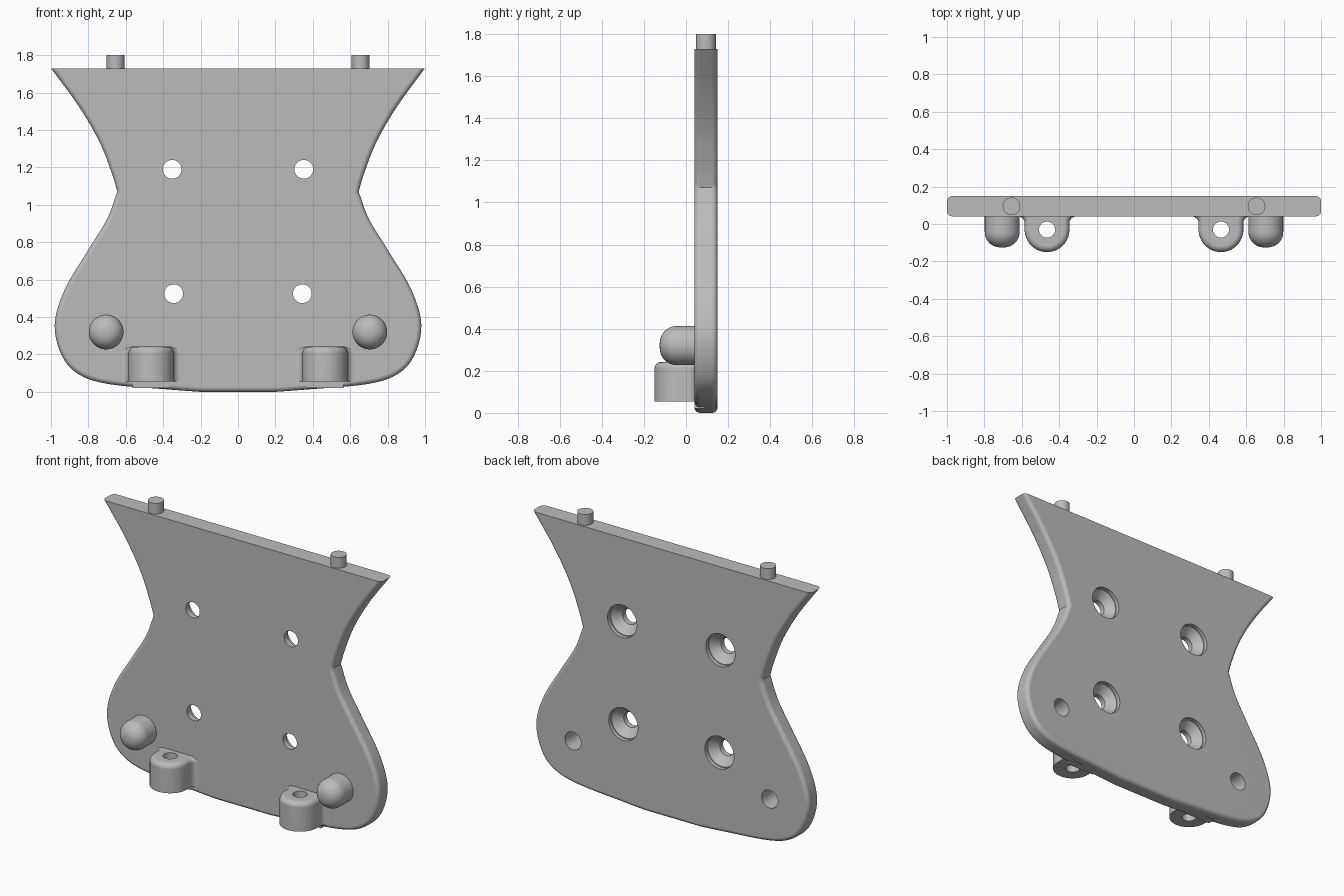
import bpy, bmesh, math
from mathutils import Matrix, Vector

cube = bpy.data.objects.get("Cube")
if cube:
    bpy.data.objects.remove(cube, do_unlink=True)

grey = bpy.data.materials.new("plain_grey")
grey.use_nodes = True
colour = (0.5, 0.5, 0.5, 1)
grey.diffuse_color = colour
grey.node_tree.nodes["Principled BSDF"].inputs["Base Color"].default_value = colour


def make_object(name, bm):
    bmesh.ops.recalc_face_normals(bm, faces=bm.faces[:])
    mesh = bpy.data.meshes.new(name)
    bm.to_mesh(mesh)
    bm.free()
    mesh.materials.append(grey)
    ob = bpy.data.objects.new(name, mesh)
    bpy.context.collection.objects.link(ob)
    return ob


def activate(ob):
    bpy.ops.object.select_all(action='DESELECT')
    ob.select_set(True)
    bpy.context.view_layer.objects.active = ob


def finish(ob):
    activate(ob)
    bpy.ops.object.shade_smooth_by_angle(angle=math.radians(35))
    mod = ob.modifiers.new("even_normals", 'WEIGHTED_NORMAL')
    mod.keep_sharp = True


def lathe(name, profile, location, along_y=True, steps=40):
    """Revolve (radius, height) points about the y or z axis."""
    bm = bmesh.new()
    verts = [bm.verts.new((r, 0, h)) for r, h in profile]
    edges = [bm.edges.new(pair) for pair in zip(verts, verts[1:])]
    bmesh.ops.spin(bm, geom=verts + edges, cent=(0, 0, 0), axis=(0, 0, 1),
                   angle=2 * math.pi, steps=steps)
    bmesh.ops.remove_doubles(bm, verts=bm.verts[:], dist=0.0001)
    if along_y:
        bm.transform(Matrix.Rotation(-math.pi / 2, 4, 'X'))
    bm.transform(Matrix.Translation(location))
    return make_object(name, bm)


def cylinder(radius, low, high):
    return [(0, low), (radius, low), (radius, high), (0, high)]


def cut(ob, cutter):
    mod = ob.modifiers.new("cut", 'BOOLEAN')
    mod.operation = 'DIFFERENCE'
    mod.solver = 'EXACT'
    mod.object = cutter
    activate(ob)
    bpy.ops.object.modifier_apply(modifier=mod.name)
    bpy.data.objects.remove(cutter, do_unlink=True)


def extrude_outline(points, direction):
    bm = bmesh.new()
    face = bm.faces.new([bm.verts.new(p) for p in points])
    new = bmesh.ops.extrude_face_region(bm, geom=[face])["geom"]
    bmesh.ops.translate(bm, vec=direction,
                        verts=[v for v in new if isinstance(v, bmesh.types.BMVert)])
    return bm


def smooth_path(points, steps=6):
    """Catmull-Rom curve through the points."""
    pts = [Vector(p) for p in points]
    pts = [2 * pts[0] - pts[1]] + pts + [2 * pts[-1] - pts[-2]]
    out = []
    for a, b, c, d in zip(pts, pts[1:], pts[2:], pts[3:]):
        for i in range(steps):
            t = i / steps
            out.append(0.5 * (2 * b + (c - a) * t + (2 * a - 5 * b + 4 * c - d) * t * t
                              + (3 * b - a - 3 * c + d) * t ** 3))
    return out + [pts[-2]]


# Plate: waisted outline with rounded rims and a square top edge
FRONT, BACK, TOP = 0.04, 0.15, 1.73
upper = smooth_path([(1, TOP), (0.85, 1.525), (0.74, 1.335), (0.675, 1.17), (0.645, 1.07)])
lower = smooth_path([(0.645, 1.07), (0.70, 0.925), (0.80, 0.76), (0.925, 0.55), (0.98, 0.36),
                     (0.94, 0.19), (0.845, 0.09), (0.68, 0.04), (0.36, 0.012), (0.2, 0)])
side = upper + lower[1:]
outline = side + [Vector((-p.x, p.y)) for p in reversed(side)]
bm = extrude_outline([(p.x, FRONT, p.y) for p in outline], (0, BACK - FRONT, 0))
rims = [e for e in bm.edges
        if abs(e.verts[0].co.y - e.verts[1].co.y) < 0.001
        and min(v.co.z for v in e.verts) < TOP - 0.001]
bmesh.ops.bevel(bm, geom=rims, offset=0.026, segments=4, profile=0.5, affect='EDGES')
plate = make_object("plate", bm)

# Countersunk screw holes, open to the back, and the bumper sockets
screw = [(0, -0.1), (0.05, -0.1), (0.05, 0.075), (0.1, 0.125), (0.105, 0.125), (0.105, 0.25), (0, 0.25)]
for s in (-1, 1):
    for x, z in ((0.352, 1.19), (0.344, 0.525)):
        cut(plate, lathe("screw_cutter", screw, (s * x, 0, z)))
    cut(plate, lathe("socket_cutter", cylinder(0.058, -0.1, 0.25), (s * 0.705, 0, 0.32)))
finish(plate)

# Bumper profile: domed tip, straight barrel, hollow socket behind
R, ROUND, TIP = 0.093, 0.082, -0.125
dome = [(R - ROUND + ROUND * math.sin(a), TIP + ROUND - ROUND * math.cos(a))
        for a in (i * math.pi / 20 for i in range(11))]
bumper = [(0, TIP)] + dome + [(R, FRONT), (0.058, FRONT), (0.058, -0.03), (0, -0.03)]

# Lug outline: round nose flaring into the plate
NOSE, FLARE = 0.12, 0.035
nose = [(NOSE * math.cos(a), -0.03 - NOSE * math.sin(a))
        for a in (i * math.pi / 24 for i in range(25))]
flare = [(NOSE + FLARE * (1 - math.cos(a)), FRONT - FLARE + FLARE * math.sin(a))
         for a in (i * math.pi / 12 for i in range(7))]
flare.append((NOSE + FLARE, 0.06))
lug_outline = flare[::-1] + nose + [(-x, y) for x, y in flare]

for s, label in ((1, "left"), (-1, "right")):
    finish(lathe(label + "_bumper", bumper, (s * 0.705, 0, 0.32)))
    finish(lathe(label + "_peg", cylinder(0.047, TOP - 0.02, 1.8),
                 (s * 0.655, 0.095, 0), along_y=False))

    bm = extrude_outline([(s * 0.465 + x, y, 0.055) for x, y in lug_outline], (0, 0, 0.187))
    crown = [e for e in bm.edges
             if min(v.co.z for v in e.verts) > 0.2 and min(v.co.y for v in e.verts) < 0.05]
    bmesh.ops.bevel(bm, geom=crown, offset=0.032, segments=4, profile=0.5, affect='EDGES')
    lug = make_object(label + "_lug", bm)
    cut(lug, lathe("lug_cutter", cylinder(0.043, -0.1, 0.4), (s * 0.465, -0.03, 0), along_y=False))
    finish(lug)

    # Square foot filling the plate rim under the lug
    bm = bmesh.new()
    bmesh.ops.create_cube(bm, size=1, matrix=Matrix.Translation((s * 0.465, 0.065, 0.045))
                          @ Matrix.Diagonal((0.2, 0.05, 0.05, 1)))
    finish(make_object(label + "_lug_foot", bm))
